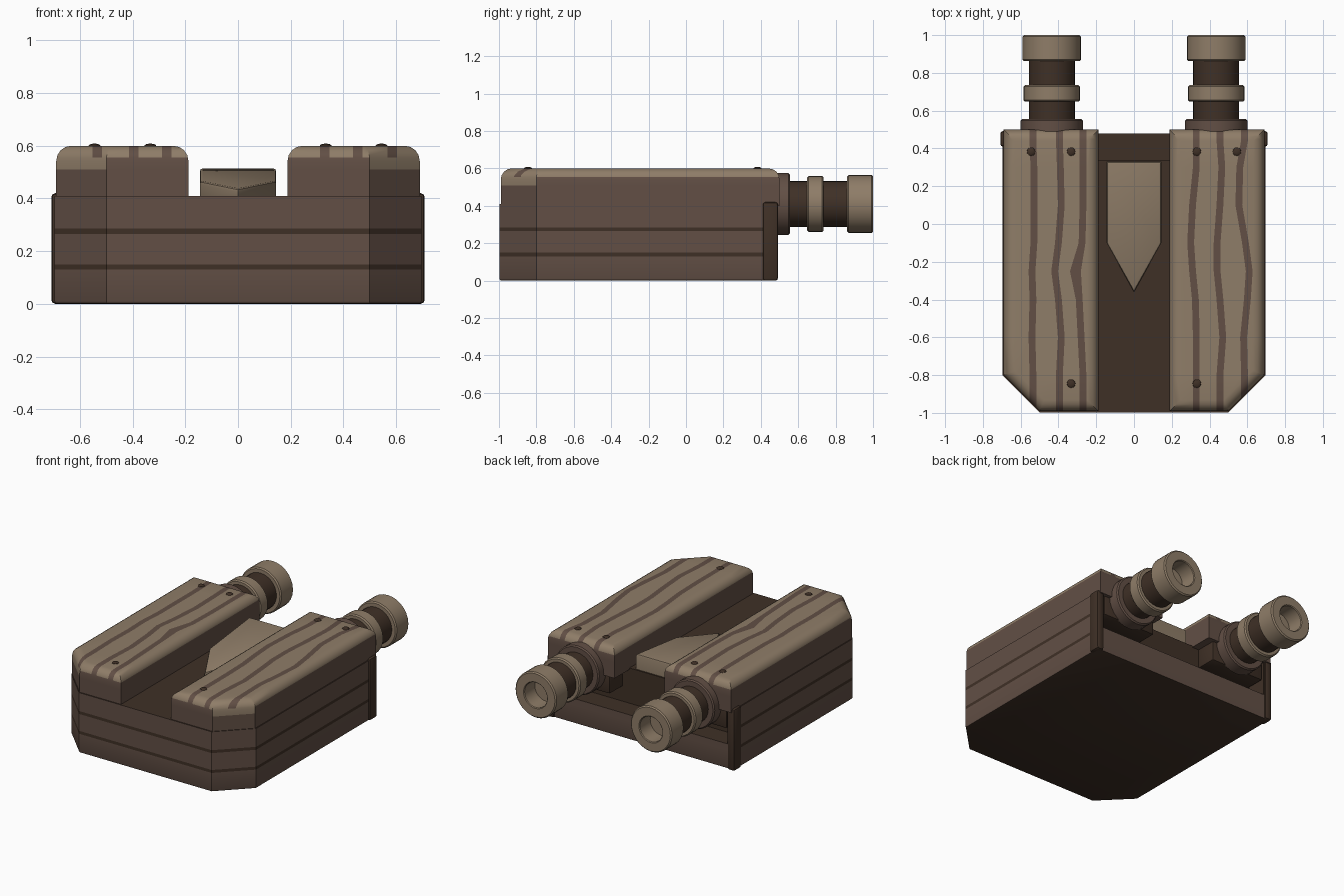
import bpy, bmesh, math
from mathutils import Vector, Matrix

cube = bpy.data.objects.get("Cube")
if cube:
    bpy.data.objects.remove(cube, do_unlink=True)


def make_material(name, rgb):
    m = bpy.data.materials.new(name)
    m.use_nodes = True
    lin = [((c / 255 + 0.055) / 1.055) ** 2.4 for c in rgb] + [1]
    m.diffuse_color = lin
    m.node_tree.nodes["Principled BSDF"].inputs["Base Color"].default_value = lin
    return m


BROWN, TAN, DARK = 0, 1, 2
MATS = [make_material("mid_brown", (98, 79, 69)),
        make_material("pale_wood", (143, 125, 104)),
        make_material("dark_brown", (63, 48, 38))]
made = []


def finish(bm, name, mat=None):
    """Turn a bmesh into an object; mat None keeps per-face colours."""
    bmesh.ops.recalc_face_normals(bm, faces=bm.faces)
    me = bpy.data.meshes.new(name)
    if mat is None:
        for m in MATS:
            me.materials.append(m)
    else:
        me.materials.append(MATS[mat])
    bm.to_mesh(me)
    bm.free()
    ob = bpy.data.objects.new(name, me)
    bpy.context.collection.objects.link(ob)
    made.append(ob)
    return ob


def prism(outline, z0, z1):
    bm = bmesh.new()
    f = bm.faces.new([bm.verts.new((x, y, z0)) for x, y in outline])
    ext = bmesh.ops.extrude_face_region(bm, geom=[f])
    for v in ext["geom"]:
        if isinstance(v, bmesh.types.BMVert):
            v.co.z = z1
    bmesh.ops.recalc_face_normals(bm, faces=bm.faces)
    return bm


def cut(bm, axis, value, zmin=-1):
    faces = [f for f in bm.faces if f.calc_center_median().z > zmin]
    geom = set(faces)
    for f in faces:
        geom.update(f.edges, f.verts)
    no = [0, 0, 0]
    no[axis] = 1
    co = [n * value for n in no]
    bmesh.ops.bisect_plane(bm, geom=list(geom), plane_co=co, plane_no=no, dist=1e-5)


def bevel(bm, edges, width, segments):
    bmesh.ops.bevel(bm, geom=list(edges), offset=width, segments=segments,
                    profile=0.5, affect='EDGES', clamp_overlap=True)


def box(name, x, y, z, mat, round_=0.01):
    bm = prism([(x[0], y[0]), (x[1], y[0]), (x[1], y[1]), (x[0], y[1])], *z)
    bevel(bm, bm.edges, round_, 2)
    return finish(bm, name, mat)


def lathe(name, cx, cz, profile, mat, steps=28):
    """Spin (radius, y) points round an axis along y."""
    bm = bmesh.new()
    vs = [bm.verts.new((r, y, 0)) for r, y in profile]
    es = [bm.edges.new(p) for p in zip(vs, vs[1:])]
    bmesh.ops.spin(bm, geom=vs + es, cent=(0, 0, 0), axis=(0, 1, 0),
                   angle=math.tau, steps=steps)
    bmesh.ops.remove_doubles(bm, verts=bm.verts, dist=1e-4)
    bmesh.ops.translate(bm, verts=bm.verts, vec=(cx, 0, cz))
    return finish(bm, name, mat)


# Main body: full base below, open at the back above
W, RIM, BACK, RECESS, SILL, TOP = 0.697, 0.65, 0.48, 0.34, 0.17, 0.41
front = [(-W, -0.8), (-0.5, -0.998), (0.5, -0.998), (W, -0.8)]
base_outline = front + [(W, BACK), (-W, BACK)]
upper_outline = front + [(W, BACK), (RIM, BACK), (RIM, RECESS),
                         (-RIM, RECESS), (-RIM, BACK), (-W, BACK)]


def body(name, outline, z0, z1, seam, back_mat):
    bm = prism(outline, z0, z1)
    if z0 == 0:
        bevel(bm, [e for e in bm.edges if all(v.co.z < 0.01 for v in e.verts)], 0.012, 2)
    for z in (seam - 0.01, seam + 0.01):
        cut(bm, 2, z)
    bm.normal_update()
    for f in bm.faces:
        c = f.calc_center_median()
        if abs(f.normal.z) > 0.5 or abs(c.z - seam) < 0.01:
            f.material_index = DARK
        if f.normal.y > 0.5:
            f.material_index = back_mat
        if c.y > RECESS and abs(c.x) < RIM + 0.01 and f.normal.y < 0.5:
            f.material_index = DARK
    finish(bm, name)


body("lower_body", base_outline, 0, SILL, 0.14, BROWN)
body("upper_body", upper_outline, SILL, TOP, 0.275, DARK)

# Grain paths: x at each of the shared y stations, front to back
STATIONS = [-0.8, -0.6, -0.4, -0.25, -0.1, 0.1, 0.3, 0.45]
GRAIN = {
    1: [[0.33, 0.33, 0.325, 0.31, 0.3, 0.31, 0.33, 0.33],
        [0.455, 0.47, 0.455, 0.44, 0.44, 0.455, 0.465, 0.455],
        [0.585, 0.58, 0.6, 0.61, 0.59, 0.555, 0.56, 0.585]],
    -1: [[-0.535, -0.54, -0.535, -0.54, -0.53, -0.53, -0.53, -0.535],
         [-0.395, -0.385, -0.4, -0.42, -0.4, -0.385, -0.39, -0.395],
         [-0.27, -0.28, -0.29, -0.31, -0.275, -0.27, -0.27, -0.27]]}
HALF = 0.018


def pod(name, side):
    outline = [(0.188, -0.99), (0.5, -0.99), (0.69, -0.8), (0.69, 0.5), (0.188, 0.5)]
    bm = prism([(side * x, y) for x, y in outline], TOP - 0.01, 0.6)
    bevel(bm, [e for e in bm.edges if all(v.co.z > 0.59 for v in e.verts)], 0.058, 4)
    cut(bm, 2, 0.51)
    cut(bm, 2, 0.555)
    bm.normal_update()
    # split the cap into grain columns, then bend them along their paths
    edges = {}
    for path in GRAIN[side]:
        for s in (-HALF, HALF):
            edges[path[0] + s] = (path, s)
            cut(bm, 0, path[0] + s, 0.55)
    for y in STATIONS:
        cut(bm, 1, y, 0.55)
    bm.normal_update()
    for f in bm.faces:
        c = f.calc_center_median()
        corner = c.z > 0.51 and f.normal.x * side > 0.3 and f.normal.y < -0.3
        if c.z > 0.555 or corner:
            f.material_index = TAN
        if c.z > 0.555 and any(abs(c.x - p[0]) < HALF for p in GRAIN[side]):
            f.material_index = BROWN
    for v in bm.verts:
        if v.co.z < 0.5995:
            continue
        for x, (path, s) in edges.items():
            if abs(v.co.x - x) < 1e-4:
                for i, y in enumerate(STATIONS):
                    if abs(v.co.y - y) < 1e-4:
                        knot = 1.6 if side < 0 and path is GRAIN[side][2] and i == 3 else 1
                        v.co.x = path[i] + s * knot
                break
    finish(bm, name)


def ring(r, y0, y1, b=0.008):
    return [(0, y0), (r - b, y0), (r, y0 + b), (r, y1 - b), (r - b, y1), (0, y1)]


for side, label in ((1, "left"), (-1, "right")):
    pod(label + "_pod", side)

    # Corner post and barrel mount
    xs = sorted((side * 0.655, side * 0.708))
    box(label + "_corner_post", xs, (0.41, 0.492), (0, 0.42), DARK, 0.014)
    xs = sorted((side * 0.24, side * 0.64))
    box(label + "_barrel_mount", xs, (0.33, 0.478), (0.27, 0.42), DARK)

    # Barrel
    cx, cz = side * 0.435, 0.41
    lathe(label + "_flange", cx, cz, ring(0.165, 0.46, 0.555), BROWN)
    lathe(label + "_barrel_core", cx, cz, ring(0.122, 0.5, 0.87), DARK)
    lathe(label + "_barrel_band", cx, cz, ring(0.15, 0.648, 0.735), TAN)
    lathe(label + "_muzzle", cx, cz,
          [(0, 0.862), (0.147, 0.862), (0.155, 0.87), (0.155, 0.992), (0.147, 1),
           (0.09, 1), (0.085, 0.995), (0.085, 0.885), (0, 0.885)], TAN)

    # Screw heads
    for i, (x, y) in enumerate(((0.333, 0.383), (0.545, 0.383), (0.333, -0.845))):
        bm = bmesh.new()
        bmesh.ops.create_uvsphere(bm, u_segments=12, v_segments=8, radius=0.023)
        bmesh.ops.scale(bm, vec=(1, 1, 0.4), verts=bm.verts)
        bmesh.ops.translate(bm, vec=(side * x, y, 0.599), verts=bm.verts)
        finish(bm, f"{label}_screw_{i + 1}", DARK)

# Pointed sight between the pods, sloping down to its tip
bm = prism([(0, -0.36), (0.145, -0.1), (0.145, 0.33), (-0.145, 0.33), (-0.145, -0.1)],
           TOP, 0.51)
for v in bm.verts:
    if v.co.z > 0.5:
        v.co.z = 0.515 - (0.33 - v.co.y) * 0.115
bevel(bm, [e for e in bm.edges if all(v.co.z > 0.42 for v in e.verts)], 0.012, 2)
finish(bm, "pointed_sight", TAN)

# Smooth shading with sharp edges kept
bpy.ops.object.select_all(action='DESELECT')
for ob in made:
    ob.select_set(True)
bpy.context.view_layer.objects.active = made[0]
bpy.ops.object.shade_smooth_by_angle(angle=math.radians(32))
